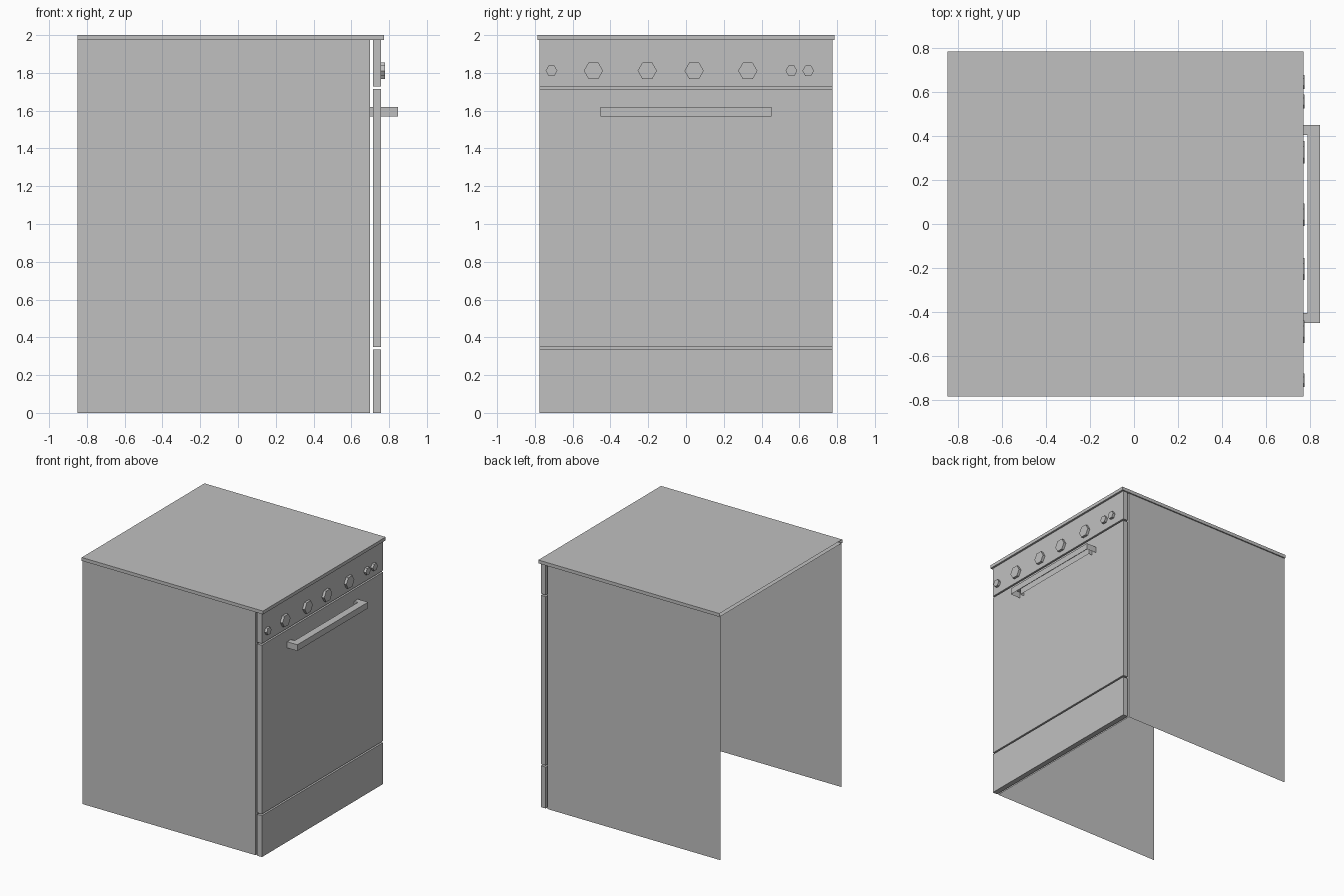
import bpy
import bmesh
from math import pi
from mathutils import Matrix, Vector

cube = bpy.data.objects.get("Cube")
if cube:
    bpy.data.objects.remove(cube)

grey = bpy.data.materials.new("light_grey")
grey.use_nodes = True
colour = (0.53, 0.53, 0.53, 1)
grey.diffuse_color = colour
for node in grey.node_tree.nodes:
    if node.type == 'BSDF_PRINCIPLED':
        node.inputs["Base Color"].default_value = colour


def finish(name, bm):
    mesh = bpy.data.meshes.new(name)
    bm.to_mesh(mesh)
    bm.free()
    mesh.materials.append(grey)
    obj = bpy.data.objects.new(name, mesh)
    bpy.context.collection.objects.link(obj)
    return obj


def box(name, low, high, open_sides=()):
    """Box between two corners, leaving out the faces that look along open_sides."""
    low, high = Vector(low), Vector(high)
    bm = bmesh.new()
    bmesh.ops.create_cube(bm, size=1)
    bm.normal_update()
    gone = [f for f in bm.faces
            if any(f.normal.dot(Vector(d)) > 0.9 for d in open_sides)]
    bmesh.ops.delete(bm, geom=gone, context='FACES')
    for v in bm.verts:
        v.co = Vector([(a + b) / 2 + c * (b - a)
                       for a, b, c in zip(low, high, v.co)])
    return finish(name, bm)


BACK, DOWN, UP = (-1, 0, 0), (0, 0, -1), (0, 0, 1)

# Shell: two sides and a front wall, open behind and below
box("body_shell", (-0.85, -0.775, 0), (0.70, 0.775, 1.975), (BACK, DOWN, UP))
box("top_plate", (-0.85, -0.785, 1.973), (0.773, 0.785, 2), (BACK,))

# Panels on the working side
for name, bottom, top in (("drawer_front", 0, 0.335),
                          ("oven_door", 0.348, 1.715),
                          ("control_panel", 1.728, 1.973)):
    box(name, (0.714, -0.775, bottom), (0.757, 0.775, top))

# Handle: one U-shaped outline swept upward, open underneath
bm = bmesh.new()
half = [(0.70, 0.452), (0.848, 0.452)]
inner = [(0.79, 0.405), (0.70, 0.405)]
outline = ([(x, -y) for x, y in half] + half[::-1]
           + inner[::-1] + [(x, -y) for x, y in inner])
base = [bm.verts.new((x, y, 1.57)) for x, y in outline]
face = bm.faces.new(base)
bmesh.ops.extrude_face_region(bm, geom=[face], use_keep_orig=True)
bm.verts.ensure_lookup_table()
bottom_verts = set(base)
for v in bm.verts:
    if v not in bottom_verts:
        v.co.z = 1.62
low = [f for f in bm.faces if all(v in bottom_verts for v in f.verts)]
bmesh.ops.delete(bm, geom=low, context='FACES_ONLY')
bmesh.ops.recalc_face_normals(bm, faces=bm.faces)
finish("door_handle", bm)


# Six-sided knobs and buttons
def knob(name, y, radius):
    bm = bmesh.new()
    bmesh.ops.create_cone(bm, cap_ends=True, segments=6, radius1=radius,
                          radius2=radius, depth=0.021)
    bmesh.ops.rotate(bm, verts=bm.verts, matrix=Matrix.Rotation(pi / 2, 3, 'Y'))
    # Points of the hexagon lie sideways
    if max(v.co.z for v in bm.verts) > radius * 0.95:
        bmesh.ops.rotate(bm, verts=bm.verts,
                         matrix=Matrix.Rotation(pi / 6, 3, 'X'))
    bmesh.ops.translate(bm, verts=bm.verts, vec=(0.767, y, 1.811))
    finish(name, bm)


for i, y in enumerate((-0.49, -0.205, 0.043, 0.327)):
    knob(f"large_knob_{i + 1}", y, 0.051)
for i, y in enumerate((-0.712, 0.558, 0.647)):
    knob(f"small_knob_{i + 1}", y, 0.031)
